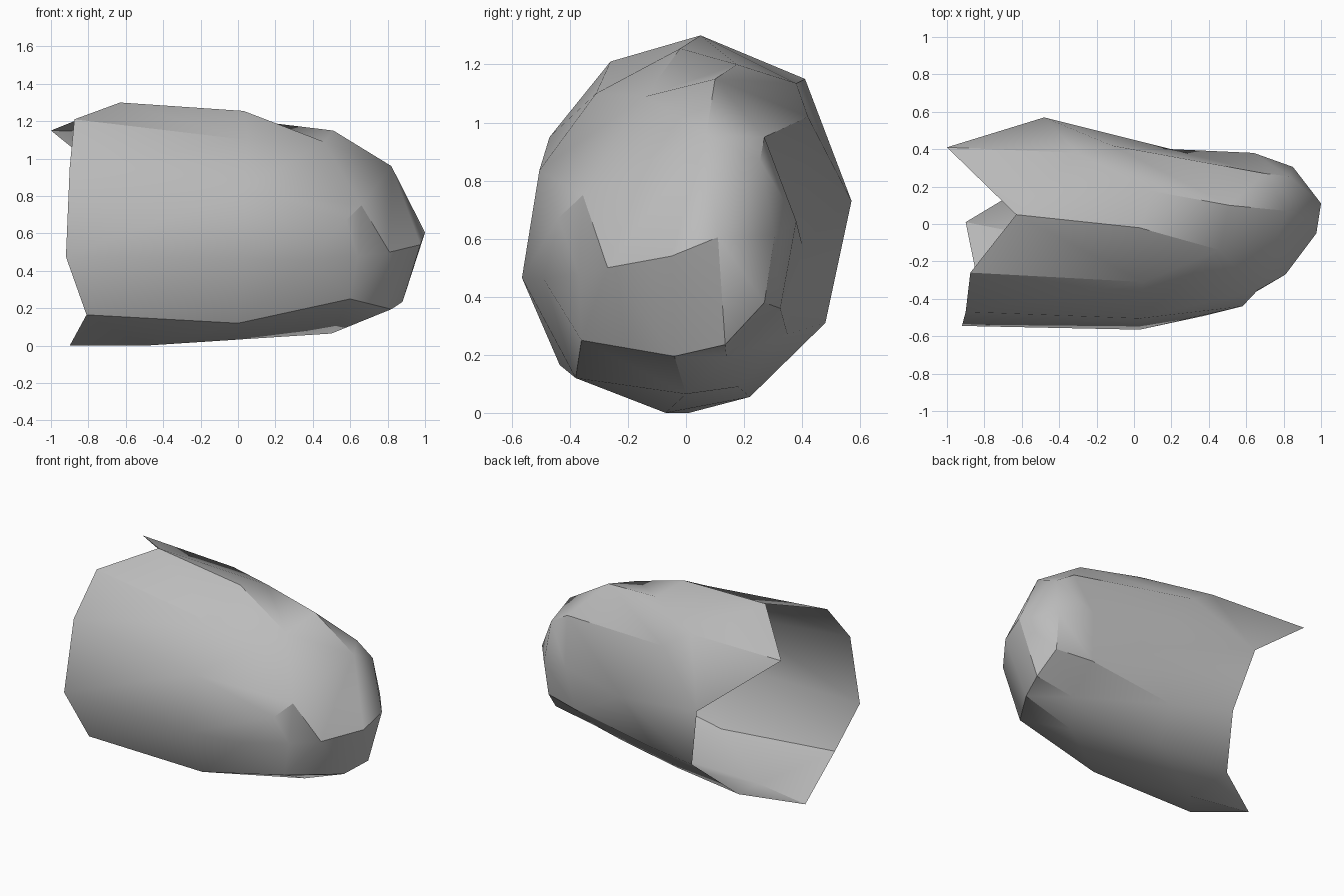
import bpy
import bmesh
import math

default = bpy.data.objects.get("Cube")
if default:
    bpy.data.objects.remove(default, do_unlink=True)

# One flat grey for the whole shell
grey = bpy.data.materials.new("plain grey")
grey.use_nodes = True
color = (0.5, 0.5, 0.5, 1)
grey.diffuse_color = color
grey.node_tree.nodes["Principled BSDF"].inputs["Base Color"].default_value = color

# Corner points of the shell, grouped by ring from the ragged rim to the nose
points = dict(
    # open rim
    rim_top=(-.63, .05, 1.3), rim_tip=(-1, .41, 1.15), rim_back=(-.48, .57, .73),
    rim_back_low=(-.38, .48, .31), rim_under=(-.55, .22, .055), rim_floor=(-.9, .01, 0),
    rim_front_low=(-.81, -.435, .165), rim_front=(-.92, -.545, .475),
    rim_front_high=(-.9, -.47, .95), rim_shoulder=(-.875, -.26, 1.21),
    # widest ring
    mid_top=(.03, -.02, 1.255), mid_notch=(.1, .175, 1.2), mid_tip=(-.3, .38, 1.135),
    mid_back_high=(-.12, .42, 1.02), mid_back=(.2, .4, .58), mid_back_low=(0, .35, .27),
    mid_under=(-.05, .18, .09), mid_floor=(-.5, -.07, 0), mid_front_low=(0, -.38, .12),
    mid_front=(.03, -.565, .465), mid_front_high=(.03, -.505, .835),
    mid_shoulder=(.05, -.31, 1.1),
    # ring behind the nose
    neck_top=(.46, -.14, 1.09), neck_ridge=(.51, .1, 1.15), neck_back_high=(.7, .27, .95),
    neck_back=(.64, .38, .66), neck_back_low=(.6, .325, .36), neck_under=(.6, .14, .19),
    neck_floor=(.5, 0, .065), neck_front_low=(.6, -.36, .25), neck_front=(.38, -.49, .46),
    dent_edge=(.58, -.44, .67), dent_top=(.66, -.355, .75), dent=(.64, -.37, .48),
    # nose
    nose_top=(.82, .07, .96), nose_back_high=(.83, .255, .87), nose_back=(.85, .305, .61),
    nose_back_low=(.84, .27, .38), nose_under=(.88, .135, .235), nose_floor=(.82, -.04, .195),
    nose_front=(.81, -.27, .5), apex=(1, .11, .605), apex_front=(.975, -.05, .54),
)

# Lengthwise strips, rim to apex; repeated names let a strip pinch to a point
strips = [row.split() for row in (
    "rim_top mid_top neck_top neck_top nose_top apex",
    "rim_top mid_notch neck_ridge neck_ridge nose_top apex",
    "rim_tip mid_tip neck_ridge neck_ridge nose_top apex",
    "rim_back mid_back_high neck_back_high neck_back_high nose_back_high apex",
    "rim_back mid_back neck_back neck_back nose_back apex",
    "rim_back_low mid_back_low neck_back_low neck_back_low nose_back_low apex",
    "rim_under mid_under neck_under neck_under nose_under apex",
    "rim_floor mid_floor neck_floor neck_floor nose_floor apex_front",
    "rim_front_low mid_front_low neck_front_low neck_front_low nose_front apex_front",
    "rim_front mid_front neck_front dent nose_front apex_front",
    "rim_front mid_front dent_edge dent nose_front apex_front",
    "rim_front_high mid_front_high dent_top dent_top nose_front apex_front",
    "rim_shoulder mid_shoulder neck_top neck_top nose_top apex",
)]

# Bridge each strip to its neighbour, all the way round
bm = bmesh.new()
verts = {name: bm.verts.new(co) for name, co in points.items()}
for a, b in zip(strips, strips[1:] + strips[:1]):
    for i in range(len(a) - 1):
        corners = list(dict.fromkeys((a[i], a[i + 1], b[i + 1], b[i])))
        if len(corners) > 2:
            bm.faces.new([verts[name] for name in corners])
bmesh.ops.recalc_face_normals(bm, faces=bm.faces)
bmesh.ops.triangulate(bm, faces=bm.faces, quad_method='BEAUTY')

mesh = bpy.data.meshes.new("open_shell")
bm.to_mesh(mesh)
bm.free()
mesh.materials.append(grey)
shell = bpy.data.objects.new("open_shell", mesh)
bpy.context.collection.objects.link(shell)

# Smooth panels with sharp creases
bpy.ops.object.select_all(action='DESELECT')
shell.select_set(True)
bpy.context.view_layer.objects.active = shell
bpy.ops.object.shade_smooth_by_angle(angle=math.radians(30))
